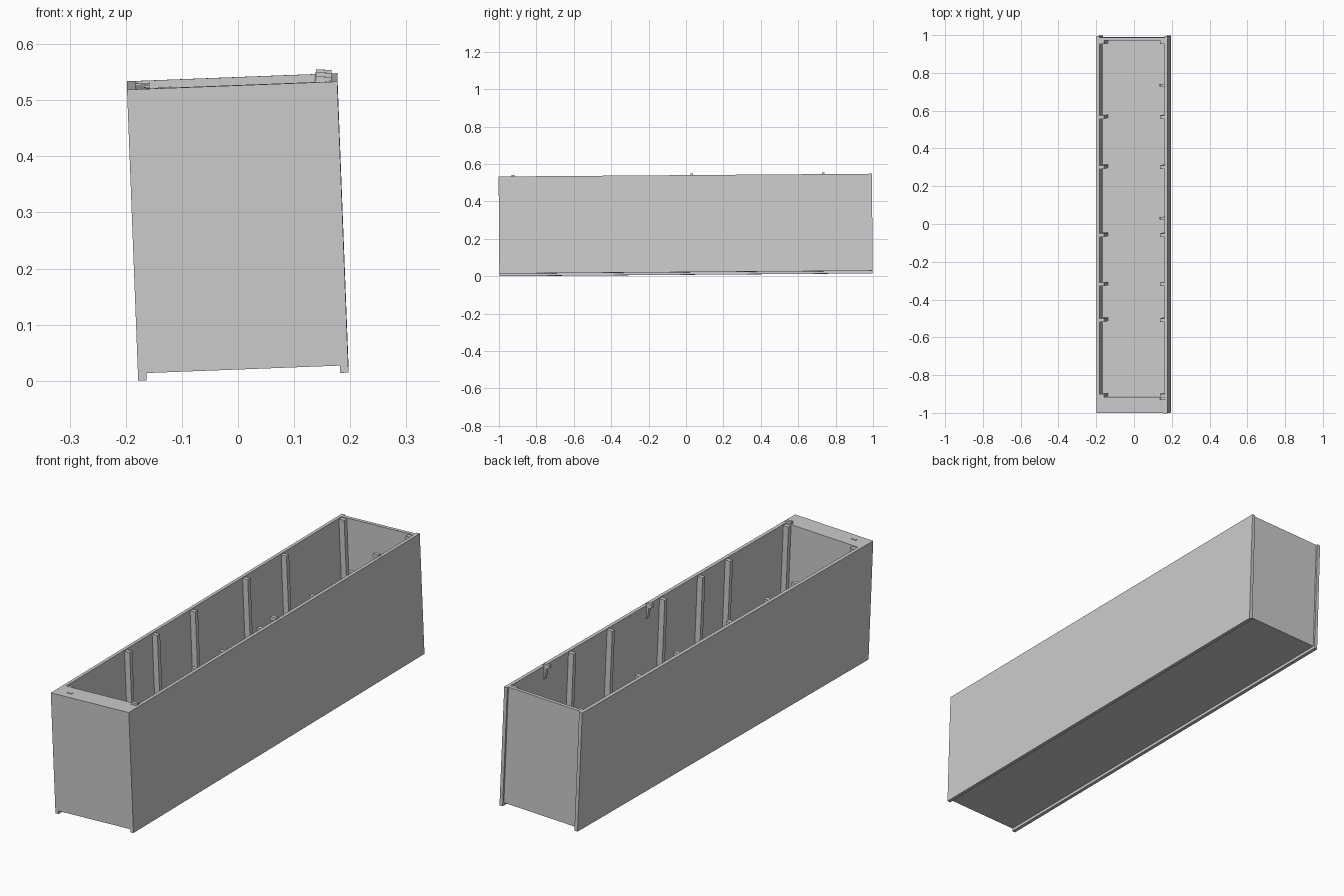
import bpy, bmesh, math
from mathutils import Matrix, Vector

if "Cube" in bpy.data.objects:
    bpy.data.objects.remove(bpy.data.objects["Cube"])

# Overall sizes of the open box, in its own untilted frame
W, H, T = 0.1875, 0.519, 0.015      # half width, height, board thickness
INNER = W - T
FLOOR = 0.013

# The whole box leans slightly sideways and rises toward the back
TILT = (Matrix.Translation((0.0095, 0, 0.015))
        @ Matrix.Rotation(math.radians(0.43), 4, 'X')
        @ Matrix.Rotation(math.radians(-2.2), 4, 'Y'))


def make_object(name, bm):
    bm.transform(TILT)
    bmesh.ops.recalc_face_normals(bm, faces=bm.faces)
    mesh = bpy.data.meshes.new(name)
    bm.to_mesh(mesh)
    bm.free()
    obj = bpy.data.objects.new(name, mesh)
    bpy.context.collection.objects.link(obj)
    return obj


def box(name, x, y, z):
    bm = bmesh.new()
    bmesh.ops.create_cube(bm, size=1)
    for v in bm.verts:
        v.co = Vector([(a + b) / 2 + c * (b - a)
                       for (a, b), c in zip((x, y, z), v.co)])
    return make_object(name, bm)


def prism(name, profile, y0, y1):
    # Extrude an x/z outline along y
    bm = bmesh.new()
    face = bm.faces.new([bm.verts.new((x, y0, z)) for x, z in profile])
    ext = bmesh.ops.extrude_face_region(bm, geom=[face])['geom']
    moved = [g for g in ext if isinstance(g, bmesh.types.BMVert)]
    bmesh.ops.translate(bm, verts=moved, vec=(0, y1 - y0, 0))
    return make_object(name, bm)


# Long side boards
box("left_side", (-W, -INNER), (-0.998, 0.998), (0, H))
box("right_side", (INNER, W), (-0.998, 0.998), (0, H))

# Floor and end panels fitted between the sides
box("floor", (-INNER, INNER), (-0.998, 0.99), (FLOOR, FLOOR + T))
box("front_panel", (-INNER, INNER), (-0.998, -0.983), (FLOOR, H))
box("back_panel", (-INNER, INNER), (0.975, 0.99), (FLOOR, H))

# Boxed-in compartment at the front
box("bulkhead", (-INNER, INNER), (-0.926, -0.913), (FLOOR + T, H))
box("front_ledge", (-INNER, INNER), (-0.983, -0.926), (H - 0.012, H))
box("ledge_catch", (-0.132, -0.110), (-0.966, -0.957), (H, H + 0.002))

# Upright battens along both inner walls
for i, y in enumerate((-0.904, -0.505, -0.315, -0.055, 0.305, 0.57, 0.966)):
    for side, label in ((-1, "left"), (1, "right")):
        xs = sorted((side * INNER, side * (INNER - 0.025)))
        box(f"{label}_batten_{i + 1}", xs, (y - 0.009, y + 0.009),
            (FLOOR + T, H - 0.004))

# Small hinge hooks on the right rim
hook = [(INNER, H - 0.06), (INNER, H + 0.001), (INNER + 0.005, H + 0.001),
        (INNER + 0.005, H + 0.008), (INNER - 0.022, H + 0.010),
        (INNER - 0.026, H - 0.004), (INNER - 0.010, H - 0.012),
        (INNER - 0.006, H - 0.052)]
for i, y in enumerate((-0.921, 0.035, 0.738)):
    prism(f"hinge_hook_{i + 1}", hook, y - 0.007, y + 0.007)
